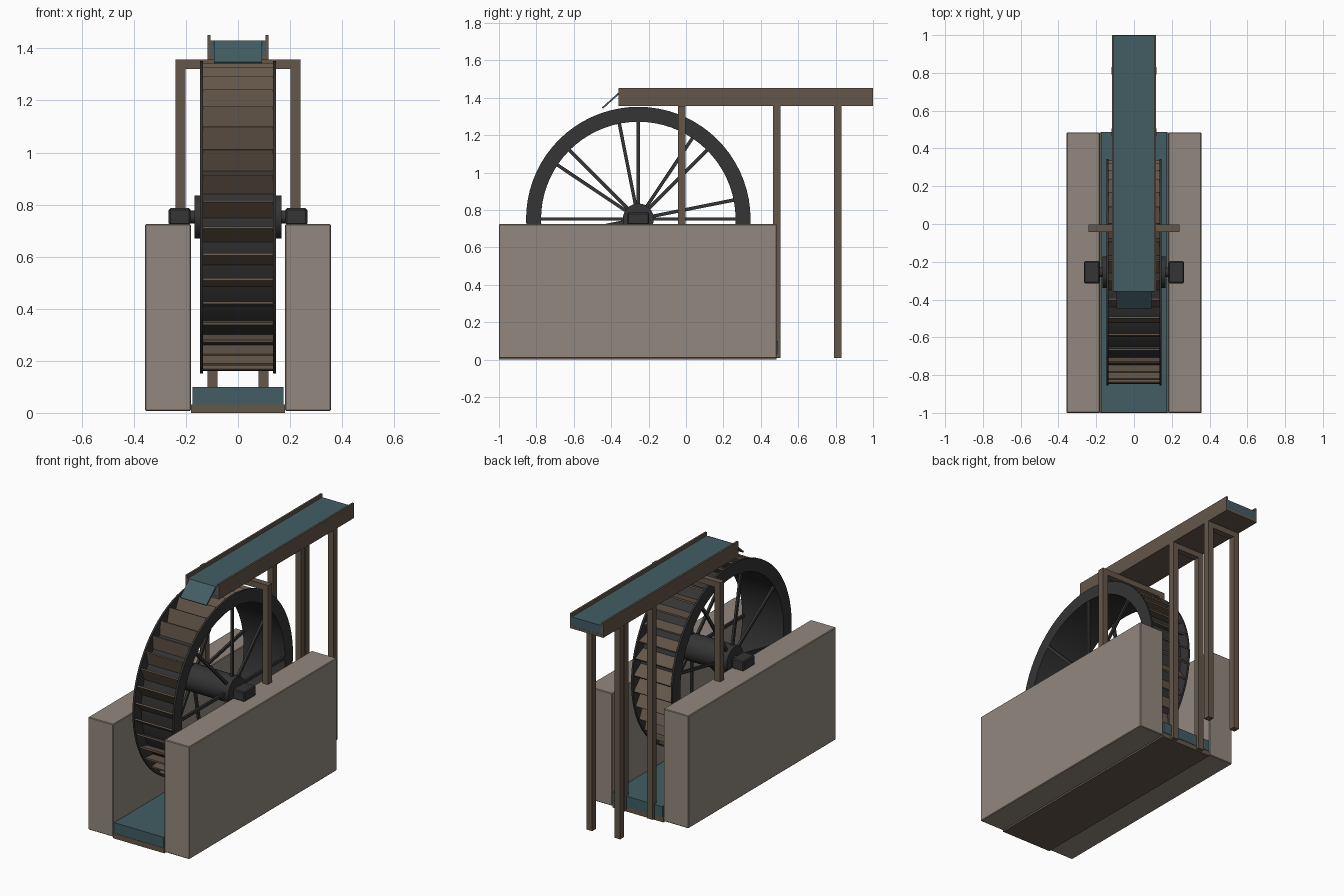
import bpy, bmesh, math
from mathutils import Matrix, Vector

if "Cube" in bpy.data.objects:
    bpy.data.objects.remove(bpy.data.objects["Cube"], do_unlink=True)


def material(name, rgb):
    m = bpy.data.materials.new(name)
    m.use_nodes = True
    m.diffuse_color = (*rgb, 1)
    bsdf = next(n for n in m.node_tree.nodes if n.type == 'BSDF_PRINCIPLED')
    bsdf.inputs["Base Color"].default_value = (*rgb, 1)
    return m


STONE = material("stone", (0.29, 0.25, 0.21))
WOOD = material("wood", (0.13, 0.095, 0.068))
WATER = material("water", (0.055, 0.11, 0.125))
METAL = material("dark metal", (0.035, 0.035, 0.035))

AXIS = Vector((0, -0.255, 0.752))   # wheel centre
RIM_R, SOLE_R = 0.60, 0.52


def finish(name, bm, mat, smooth=False):
    bmesh.ops.recalc_face_normals(bm, faces=bm.faces)
    mesh = bpy.data.meshes.new(name)
    bm.to_mesh(mesh)
    bm.free()
    mesh.materials.append(mat)
    ob = bpy.data.objects.new(name, mesh)
    bpy.context.collection.objects.link(ob)
    if smooth:
        bpy.ops.object.select_all(action='DESELECT')
        ob.select_set(True)
        bpy.context.view_layer.objects.active = ob
        bpy.ops.object.shade_smooth_by_angle(angle=math.radians(30))
    return ob


def add_box(bm, x, y, z, matrix=Matrix()):
    """Box from (min, max) ranges, optionally transformed."""
    size = Matrix.Diagonal((x[1] - x[0], y[1] - y[0], z[1] - z[0], 1))
    centre = Vector((sum(x) / 2, sum(y) / 2, sum(z) / 2))
    bmesh.ops.create_cube(bm, size=1, matrix=matrix @ Matrix.Translation(centre) @ size)


def box(name, x, y, z, mat, bevel=0):
    bm = bmesh.new()
    add_box(bm, x, y, z)
    if bevel:
        bmesh.ops.bevel(bm, geom=bm.edges[:], offset=bevel, segments=1, affect='EDGES')
    return finish(name, bm, mat)


def span(side, a, b):
    return tuple(sorted((side * a, side * b)))


def cylinder(name, radius, half, mat, sides=32):
    bm = bmesh.new()
    bmesh.ops.create_cone(bm, cap_ends=True, segments=sides, radius1=radius, radius2=radius,
                          depth=2 * half,
                          matrix=Matrix.Translation(AXIS) @ Matrix.Rotation(math.pi / 2, 4, 'Y'))
    return finish(name, bm, mat, True)


def ring(name, r_in, r_out, x0, x1, mat, sides=72):
    """Rectangular section spun around the wheel axis."""
    bm = bmesh.new()
    vs = [bm.verts.new(AXIS + Vector((x, r, 0)))
          for x, r in ((x0, r_in), (x1, r_in), (x1, r_out), (x0, r_out))]
    edges = [bm.edges.new((vs[i], vs[i - 1])) for i in range(4)]
    bmesh.ops.spin(bm, geom=vs + edges, cent=AXIS, axis=(1, 0, 0),
                   angle=math.tau, steps=sides)
    bmesh.ops.remove_doubles(bm, verts=bm.verts, dist=0.0005)
    return finish(name, bm, mat, True)


def turned(angle):
    """Frame at the wheel centre whose local y points outward at the angle."""
    return Matrix.Translation(AXIS) @ Matrix.Rotation(angle, 4, 'X')


# Channel: stone walls, plank floor and water
for side, label in ((1, "left"), (-1, "right")):
    box(f"{label}_wall", span(side, 0.18, 0.357), (-1, 0.485), (0.008, 0.725), STONE, 0.004)
box("channel_floor", (-0.18, 0.18), (-1, 0.485), (0, 0.032), WOOD)
box("channel_water", (-0.175, 0.175), (-0.998, 0.488), (0.03, 0.1), WATER)

# Wheel rims, sole, hub and axle
for side, label in ((1, "left"), (-1, "right")):
    ring(f"{label}_rim", SOLE_R, RIM_R, side * 0.134, side * 0.146, METAL)
ring("wheel_sole", SOLE_R, SOLE_R + 0.008, -0.135, 0.135, METAL)
cylinder("hub", 0.083, 0.168, METAL)
cylinder("axle", 0.025, 0.25, METAL, 24)

# Spokes: the two sides are slightly offset
for side, label, offset in ((1, "left", 0), (-1, "right", math.pi / 16)):
    bm = bmesh.new()
    for i in range(8):
        add_box(bm, span(side, 0.131, 0.145), (0.06, SOLE_R + 0.005), (-0.009, 0.009),
                turned(i * math.tau / 8 + offset))
    finish(f"{label}_spokes", bm, METAL)

# Bucket boards lean so the buckets open upward on the front side
bm = bmesh.new()
BUCKETS = 36
for i in range(BUCKETS):
    lean = turned(i * math.tau / BUCKETS) @ Matrix.Translation((0, SOLE_R + 0.004, 0)) \
        @ Matrix.Rotation(-math.pi / 4, 4, 'X')
    add_box(bm, (-0.134, 0.134), (0, 0.088), (-0.005, 0.005), lean)
finish("bucket_boards", bm, WOOD)

# Bearing blocks on the walls
for side, label in ((1, "left"), (-1, "right")):
    box(f"{label}_bearing", span(side, 0.183, 0.266), (-0.314, -0.197), (0.722, 0.786),
        METAL, 0.006)

# Trough with water and a spout
box("trough_floor", (-0.115, 0.115), (-0.36, 1), (1.356, 1.372), WOOD)
for side, label in ((1, "left"), (-1, "right")):
    box(f"{label}_trough_side", span(side, 0.105, 0.117), (-0.36, 1), (1.356, 1.452), WOOD)
box("trough_water", (-0.105, 0.105), (-0.357, 0.999), (1.37, 1.43), WATER)
bm = bmesh.new()
add_box(bm, (-0.093, 0.093), (-0.124, 0), (-0.009, 0),
        Matrix.Translation((0, -0.358, 1.431)) @ Matrix.Rotation(math.radians(42), 4, 'X'))
finish("spout_water", bm, WATER)

# Trough supports: a wide frame on the walls, two narrow ones behind
for label, y, outer, foot in (("front", -0.022, 0.24, 0.722),
                              ("middle", 0.486, 0.118, 0.008),
                              ("back", 0.812, 0.118, 0.008)):
    depth = (y - 0.02, y + 0.02)
    bm = bmesh.new()
    for side in (1, -1):
        add_box(bm, span(side, outer - 0.039, outer), depth, (foot, 1.357))
    add_box(bm, (-outer + 0.039, outer - 0.039), depth, (1.32, 1.357))
    finish(f"{label}_support", bm, WOOD)
